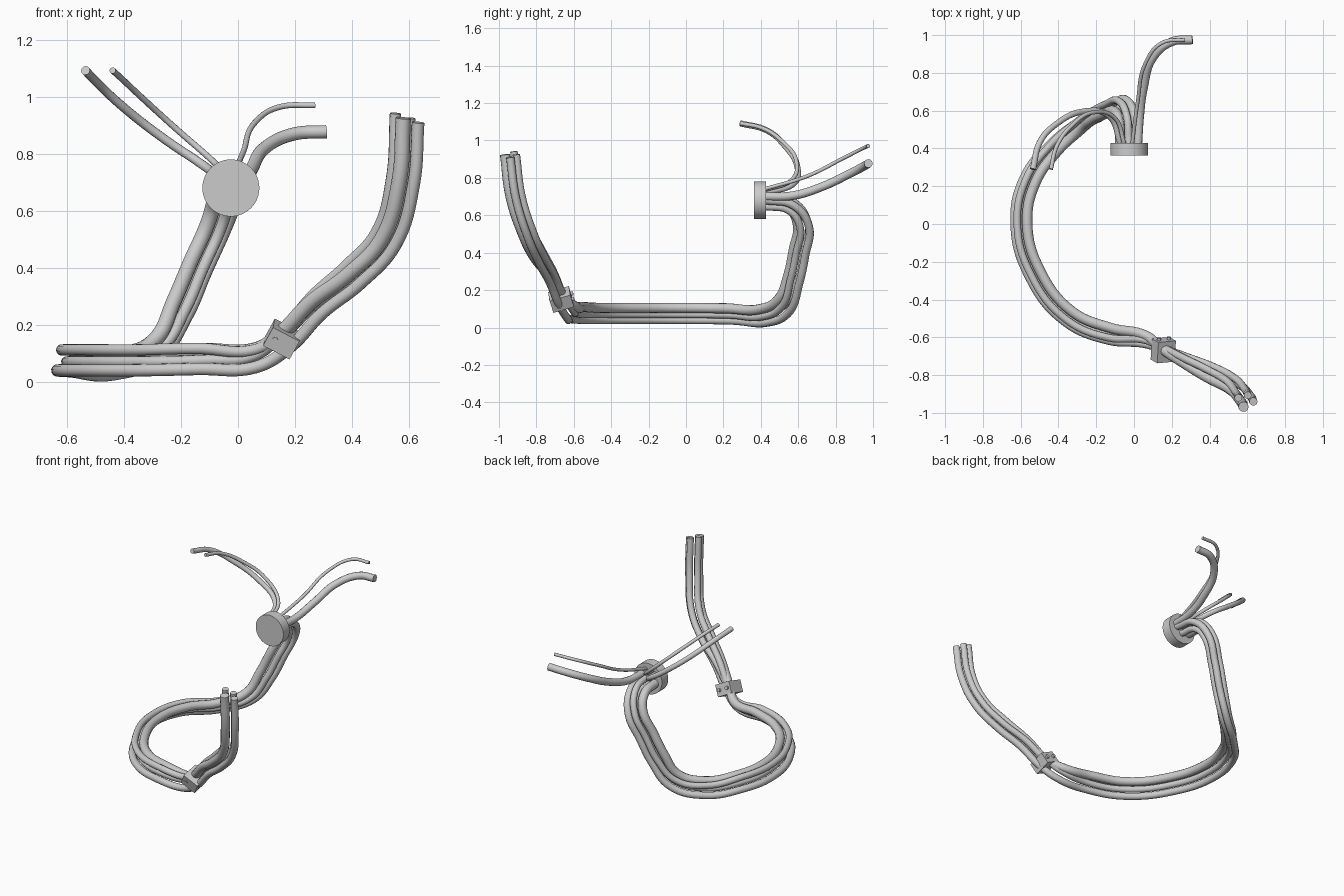
import bpy, math
from mathutils import Vector, Matrix

cube = bpy.data.objects.get("Cube")
if cube:
    bpy.data.objects.remove(cube)

grey = bpy.data.materials.new("plain_grey")
grey.use_nodes = True
colour = (0.6, 0.6, 0.6, 1)
grey.diffuse_color = colour
grey.node_tree.nodes["Principled BSDF"].inputs["Base Color"].default_value = colour


def smooth(ob):
    bpy.ops.object.select_all(action='DESELECT')
    ob.select_set(True)
    bpy.context.view_layer.objects.active = ob
    bpy.ops.object.shade_smooth_by_angle(angle=math.radians(40))


def tube(name, points, radius):
    """Round cable swept through the points, with flat ends."""
    cu = bpy.data.curves.new(name, 'CURVE')
    cu.dimensions = '3D'
    cu.bevel_depth = radius
    cu.bevel_resolution = 4
    cu.resolution_u = 8
    cu.use_fill_caps = True
    sp = cu.splines.new('BEZIER')
    sp.bezier_points.add(len(points) - 1)
    for bp, p in zip(sp.bezier_points, points):
        bp.co = p
        bp.handle_left_type = bp.handle_right_type = 'AUTO'
    ob = bpy.data.objects.new(name, cu)
    bpy.context.collection.objects.link(ob)
    bpy.ops.object.select_all(action='DESELECT')
    ob.select_set(True)
    bpy.context.view_layer.objects.active = ob
    bpy.ops.object.convert(target='MESH')
    ob = bpy.context.object
    ob.data.materials.clear()
    ob.data.materials.append(grey)
    smooth(ob)


def cylinder(name, centre, axis, radius, depth, sides):
    bpy.ops.mesh.primitive_cylinder_add(vertices=sides, radius=radius, depth=depth, location=centre)
    ob = bpy.context.object
    ob.name = name
    ob.rotation_euler = axis.to_track_quat('Z', 'Y').to_euler()
    ob.data.materials.append(grey)
    smooth(ob)


# Centre line of the cable bundle, from the free upper end to the disc
path = [Vector(p) for p in (
    (.59, -.94, .925), (.575, -.91, .7), (.515, -.845, .5), (.4, -.785, .375),
    (.27, -.72, .27), (.16, -.662, .15), (.06, -.61, .083), (-.13, -.585, .075),
    (-.35, -.49, .07), (-.53, -.26, .07), (-.6, 0, .07), (-.555, .23, .067),
    (-.42, .41, .06), (-.28, .525, .12), (-.2, .575, .26), (-.14, .605, .4),
    (-.073, .625, .55), (-.04, .56, .645), (-.03, .42, .67))]
CLAMP, RISER = 5, 14

# Two cross directions at every path point
frames = []
for i in range(len(path)):
    t = (path[max(i - 1, 0)] - path[min(i + 1, len(path) - 1)]).normalized()
    if i <= CLAMP:
        u = Vector((0, 1, 0)).cross(t)
    else:
        u = Vector((0, 0, -1)) if i <= RISER else frames[-1][0].copy()
        u -= t * u.dot(t)
    u.normalize()
    frames.append((u, t.cross(u)))


def blend(i, start, length):
    return min(max((i - start) / length, 0), 1)


# Bundled cables: offsets along the arm, the ring and the riser, then radius
bundle = {
    "thick_cable": ((-.01, -.028), (-.035, .035), (-.042, .012), .027),
    "outer_cable": ((.042, 0), (.03, -.033), (.043, -.015), .022),
    "middle_cable": ((-.038, .02), (0, 0), (.008, .022), .02),
    "upper_cable": ((.012, .033), (-.042, -.018), (0, -.03), .02),
}
for name, (arm, ring, riser, radius) in bundle.items():
    points = []
    for i, (p, (u, v)) in enumerate(zip(path, frames)):
        a = Vector(arm).lerp(Vector(ring), blend(i, CLAMP - 2, 4))
        a = a.lerp(Vector(riser), blend(i, RISER - 3, 3))
        points.append(p + u * a.x + v * a.y)
    points[0].z -= arm[0] * .3    # slanted cut at the free end
    tube(name, points, radius)

# Loose cables fanning out behind the disc
tube("left_thick_lead", [(.31, .975, .877), (.2, .965, .87), (.1, .88, .825),
                         (.05, .72, .75), (.03, .57, .705), (.02, .42, .7)], .023)
tube("left_thin_lead", [(.27, .975, .97), (.15, .96, .965), (.06, .85, .91),
                        (.02, .65, .81), (-.01, .42, .74)], .01)
tube("right_thick_lead", [(-.535, .29, 1.092), (-.5, .43, 1.055), (-.41, .53, .97),
                          (-.27, .595, .86), (-.13, .57, .765), (-.07, .42, .72)], .016)
tube("right_thin_lead", [(-.44, .29, 1.092), (-.41, .41, 1.065), (-.33, .52, .99),
                         (-.22, .59, .89), (-.1, .56, .785), (-.05, .42, .735)], .011)

# Round disc that gathers the cables
cylinder("disc", (-.025, .395, .68), Vector((0, 1, 0)), .1, .065, 48)

# Clamp block across the bundle with a front bolt and rear bolts
centre = Vector((.155, -.668, .15))
u = Vector((.88, .08, -.46)).normalized()
t = u.cross(Vector((0, .95, .3))).normalized()
v = t.cross(u)
bpy.ops.mesh.primitive_cube_add(size=1)
clamp = bpy.context.object
clamp.name = "clamp"
clamp.matrix_world = (Matrix.Translation(centre)
                      @ Matrix((u, v, t)).transposed().to_4x4()
                      @ Matrix.Diagonal((.105, .115, .075, 1)))
clamp.data.materials.append(grey)
cylinder("front_bolt", centre - u * .025 - v * .057, v, .011, .01, 16)
for side in (-1, 1):
    cylinder("rear_bolt", centre + u * .03 * side + v * .06, v, .011, .02, 16)
